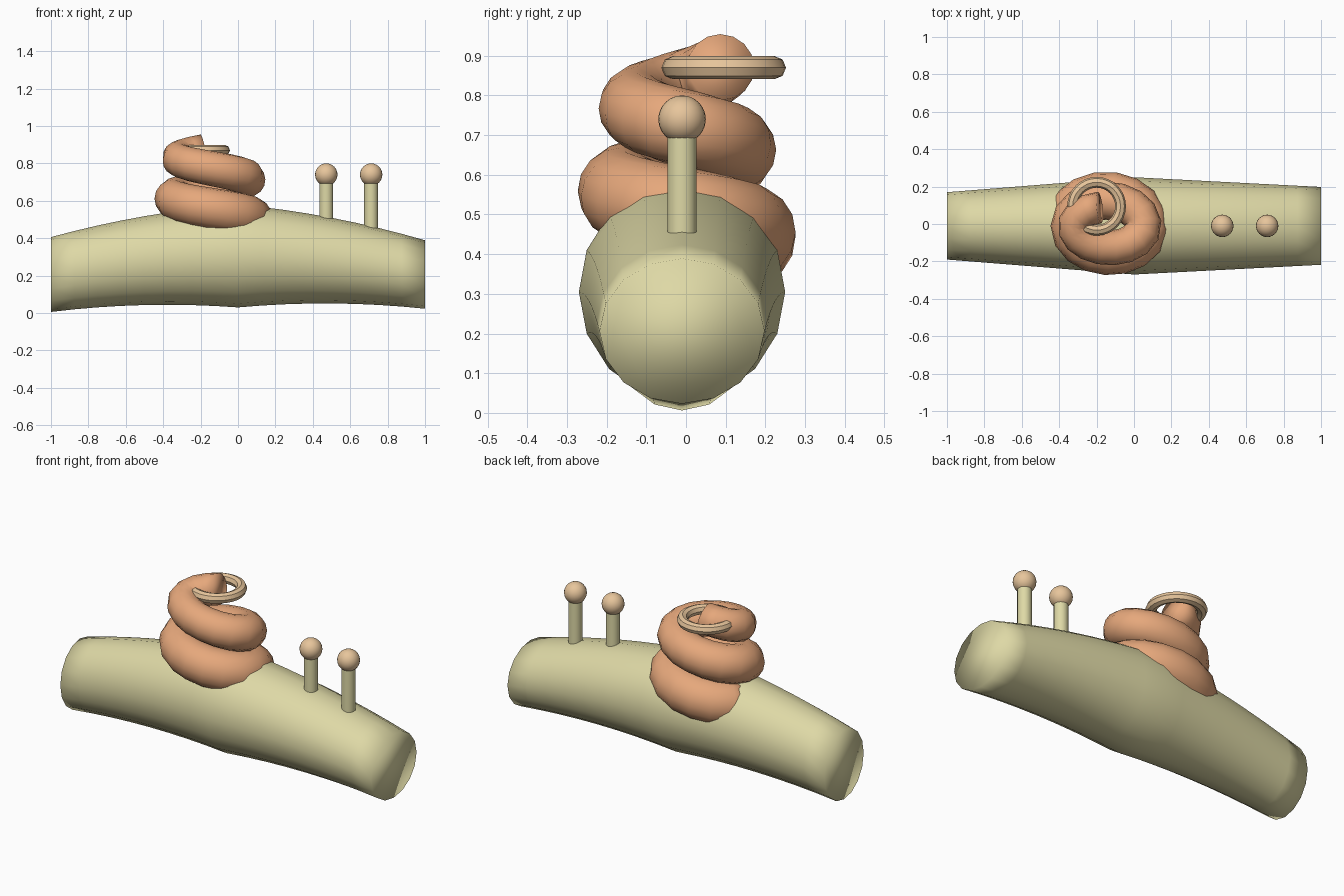
import bpy, bmesh
from math import cos, sin, pi
from mathutils import Vector

if "Cube" in bpy.data.objects:
    bpy.data.objects.remove(bpy.data.objects["Cube"])


def material(name, rgb):
    m = bpy.data.materials.new(name)
    m.diffuse_color = (*rgb, 1)
    m.use_nodes = True
    m.node_tree.nodes["Principled BSDF"].inputs["Base Color"].default_value = m.diffuse_color
    return m


SKIN = material("skin", (0.73, 0.69, 0.38))
SHELL = material("shell", (0.79, 0.39, 0.20))
PALE = material("pale", (0.80, 0.56, 0.33))
CY = -0.01


def loft(name, rings, mat):
    """Skin a list of rings into a capped, smooth tube."""
    bm = bmesh.new()
    loops = [[bm.verts.new(p) for p in ring] for ring in rings]
    n = len(loops[0])
    for a, b in zip(loops, loops[1:]):
        for i in range(n):
            j = (i + 1) % n
            bm.faces.new((a[i], a[j], b[j], b[i]))
    bm.faces.new(loops[0])
    bm.faces.new(loops[-1])
    bmesh.ops.recalc_face_normals(bm, faces=bm.faces)
    me = bpy.data.meshes.new(name)
    bm.to_mesh(me)
    bm.free()
    ob = bpy.data.objects.new(name, me)
    bpy.context.collection.objects.link(ob)
    me.materials.append(mat)
    me.shade_smooth()
    return ob


def finish(name, mat):
    ob = bpy.context.object
    ob.name = name
    ob.data.materials.append(mat)
    bpy.ops.object.shade_smooth_by_angle()


# Body: arched centre line, thickest in the middle
def body_ring(x, sides=16):
    end_y, end_z = (0.18, 0.20) if x < 0 else (0.208, 0.183)
    ry = 0.26 + (end_y - 0.26) * abs(x)
    rz = 0.275 + (end_z - 0.275) * abs(x)
    cz = 0.305 - 0.099 * x * x
    return [(x, CY + ry * cos(2 * pi * i / sides), cz + rz * sin(2 * pi * i / sides))
            for i in range(sides)]


loft("body", [body_ring(-1 + i / 8) for i in range(17)], SKIN)


# Shell: tapering oval helix, u counts turns from the back
def coil_point(u):
    a = pi / 2 - 2 * pi * u
    return Vector((-0.14 + (0.215 - 0.02 * u) * cos(a),
                   CY + (0.17 - 0.035 * u) * sin(a),
                   0.45 + 0.215 * u))


def coil_ring(u, sides=16):
    p = coil_point(u)
    tangent = (coil_point(u + 0.01) - coil_point(u - 0.01)).normalized()
    side = tangent.cross(Vector((0, 0, 1))).normalized()
    up = side.cross(tangent)
    r = 0.12 - 0.018 * u
    return [p + r * (side * cos(2 * pi * i / sides) + up * sin(2 * pi * i / sides))
            for i in range(sides)]


start, end, steps = -0.22, 1.96, 36
loft("shell_coil", [coil_ring(start + (end - start) * i / steps)
                    for i in range(steps + 1)], SHELL)

# Ring on top of the shell
bpy.ops.mesh.primitive_torus_add(location=(-0.2, 0.095, 0.87), major_radius=0.128,
                                 minor_radius=0.029, major_segments=32, minor_segments=8)
finish("shell_ring", PALE)

# Eye stalks and eyes
for i, x in enumerate((0.472, 0.712), 1):
    bpy.ops.mesh.primitive_cylinder_add(vertices=16, radius=0.037, depth=0.32,
                                        location=(x, CY, 0.56))
    finish(f"eye_stalk_{i}", SKIN)
    bpy.ops.mesh.primitive_uv_sphere_add(segments=24, ring_count=12, radius=0.06,
                                         location=(x, CY, 0.74))
    finish(f"eye_{i}", PALE)
